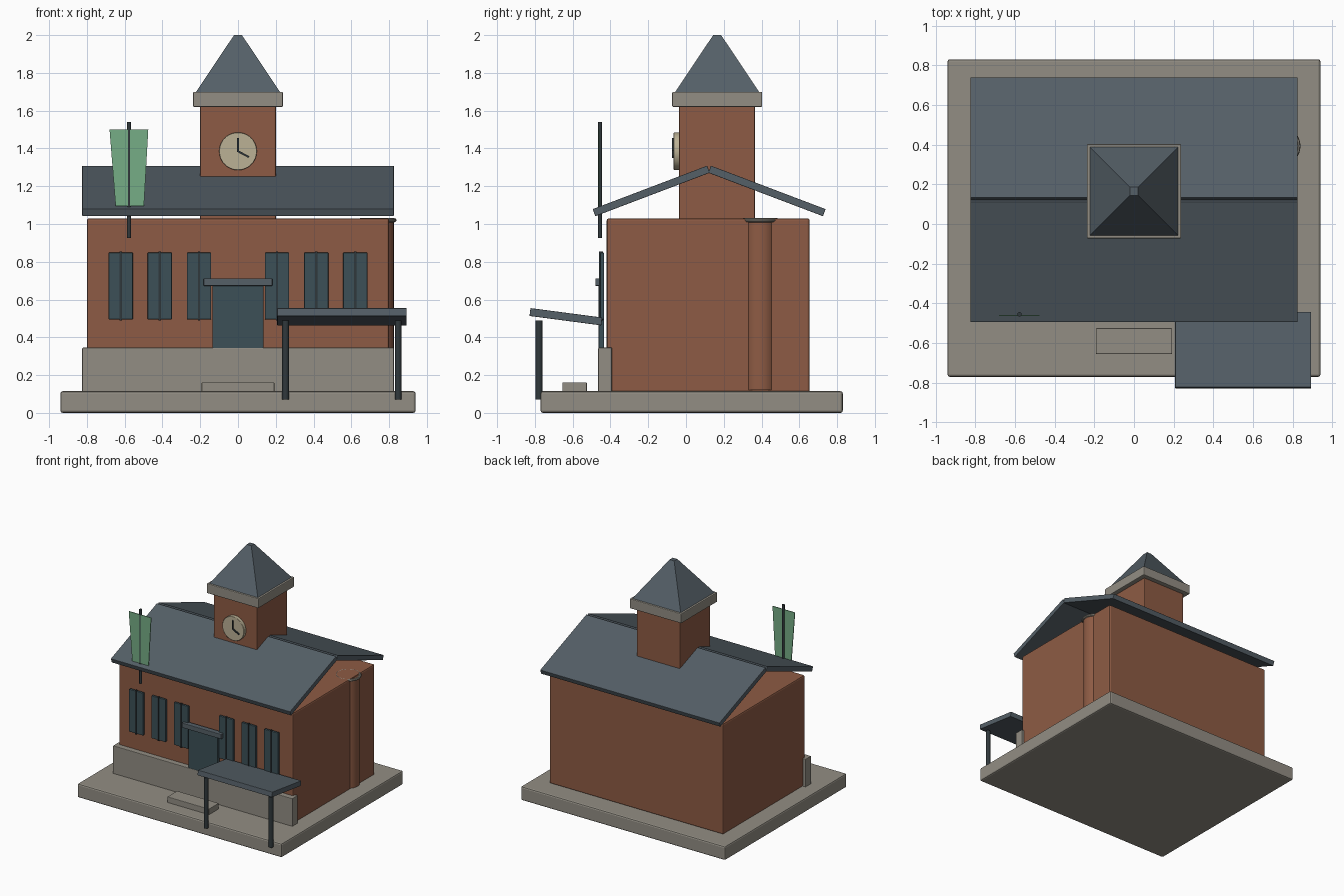
import bpy, bmesh, math
from mathutils import Matrix

if "Cube" in bpy.data.objects:
    bpy.data.objects.remove(bpy.data.objects["Cube"])


def material(name, rgb):
    m = bpy.data.materials.new(name)
    m.diffuse_color = (*rgb, 1)
    m.use_nodes = True
    m.node_tree.nodes["Principled BSDF"].inputs["Base Color"].default_value = m.diffuse_color
    return m


BRICK = material("brick", (0.27, 0.105, 0.058))
STONE = material("stone", (0.29, 0.27, 0.23))
SLATE = material("slate", (0.09, 0.115, 0.135))
GLASS = material("dark_teal", (0.045, 0.08, 0.095))
IRON = material("iron", (0.03, 0.04, 0.045))
CREAM = material("clock_cream", (0.50, 0.44, 0.30))
GREEN = material("green_cloth", (0.18, 0.42, 0.24))


def finish(name, bm, mat, bevel=0, smooth=False):
    me = bpy.data.meshes.new(name)
    bmesh.ops.recalc_face_normals(bm, faces=bm.faces)
    bm.to_mesh(me)
    bm.free()
    ob = bpy.data.objects.new(name, me)
    bpy.context.collection.objects.link(ob)
    me.materials.append(mat)
    if bevel:
        b = ob.modifiers.new("bevel", 'BEVEL')
        b.width, b.segments = bevel, 2
    if smooth:
        bpy.ops.object.select_all(action='DESELECT')
        ob.select_set(True)
        bpy.context.view_layer.objects.active = ob
        bpy.ops.object.shade_smooth_by_angle(angle=math.radians(35))
    return ob


def box(name, x, y, z, mat, bevel=0.004):
    """Box given as (min, max) ranges."""
    bm = bmesh.new()
    size = [b - a for a, b in (x, y, z)]
    mid = [(a + b) / 2 for a, b in (x, y, z)]
    bmesh.ops.create_cube(bm, size=1, matrix=Matrix.Translation(mid) @ Matrix.Diagonal((*size, 1)))
    return finish(name, bm, mat, bevel)


def slab(name, x, start, end, thick, mat):
    """Tilted slab whose centre line runs between two (y, z) points."""
    ob = box(name, (x[0], x[1]), (-math.dist(start, end) / 2, math.dist(start, end) / 2),
             (-thick / 2, thick / 2), mat, 0.003)
    ob.location = (0, (start[0] + end[0]) / 2, (start[1] + end[1]) / 2)
    ob.rotation_euler.x = math.atan2(end[1] - start[1], end[0] - start[0])
    return ob


def cylinder(name, centre, r, depth, mat, segs=32, axis='Z', bevel=0):
    bm = bmesh.new()
    rot = Matrix.Rotation(math.pi / 2, 4, 'X') if axis == 'Y' else Matrix()
    bmesh.ops.create_cone(bm, cap_ends=True, segments=segs, radius1=r, radius2=r,
                          depth=depth, matrix=Matrix.Translation(centre) @ rot)
    return finish(name, bm, mat, bevel, True)


# ground slab, brick hall, stone plinth and doorstep
box("base", (-0.94, 0.94), (-0.77, 0.83), (0, 0.115), STONE, 0.012)
box("hall_walls", (-0.80, 0.80), (-0.42, 0.655), (0.11, 1.03), BRICK, 0.012)
box("front_plinth", (-0.825, 0.825), (-0.465, -0.392), (0.10, 0.345), STONE)
box("doorstep", (-0.192, 0.192), (-0.655, -0.525), (0.10, 0.162), STONE)

# round brick stair column with its ring
cylinder("side_column", (0.738, 0.393, 0.57), 0.087, 0.90, BRICK)
bpy.ops.mesh.primitive_torus_add(location=(0.738, 0.393, 1.02), major_radius=0.09,
                                 minor_radius=0.011, major_segments=32, minor_segments=8)
ring = bpy.context.object
ring.name = "column_ring"
ring.data.materials.append(STONE)
bpy.ops.object.shade_smooth_by_angle()

# two roof slabs
slab("roof_front", (-0.825, 0.825), (-0.487, 1.06), (0.119, 1.29), 0.04, SLATE)
slab("roof_back", (-0.825, 0.825), (0.125, 1.29), (0.732, 1.06), 0.04, SLATE)

# tower, cap and spire
box("tower", (-0.20, 0.20), (-0.037, 0.365), (1.02, 1.63), BRICK, 0.006)
box("tower_cap", (-0.238, 0.238), (-0.073, 0.403), (1.62, 1.70), STONE, 0.006)
bm = bmesh.new()
place = Matrix.Translation((0, 0.165, 1.85)) @ Matrix.Rotation(math.pi / 4, 4, 'Z')
bmesh.ops.create_cone(bm, cap_ends=True, segments=4, radius1=0.222 * math.sqrt(2),
                      radius2=0.021 * math.sqrt(2), depth=0.30, matrix=place)
finish("spire", bm, SLATE)

# clock
cylinder("clock_face", (0, -0.048, 1.385), 0.10, 0.034, CREAM, 32, 'Y', 0.003)
box("minute_hand", (-0.005, 0.005), (-0.074, -0.06), (1.38, 1.455), IRON, 0)
hand = box("hour_hand", (0, 0.065), (-0.007, 0.007), (-0.005, 0.005), IRON, 0)
hand.location = (0, -0.067, 1.385)
hand.rotation_euler.y = math.radians(28)

# six windows with mullions
for side in (-1, 1):
    for i, cx in enumerate((0.207, 0.414, 0.621)):
        x = side * cx
        tag = f"{'left' if side < 0 else 'right'}_{i + 1}"
        box("window_" + tag, (x - 0.064, x + 0.064), (-0.454, -0.434), (0.495, 0.848), GLASS, 0.003)
        box("mullion_" + tag, (x - 0.006, x + 0.006), (-0.46, -0.44), (0.49, 0.855), IRON, 0.001)

# door and lintel
box("door", (-0.135, 0.135), (-0.462, -0.434), (0.12, 0.68), GLASS)
box("door_lintel", (-0.182, 0.182), (-0.48, -0.435), (0.672, 0.712), SLATE)

# porch canopy on two posts
slab("porch_canopy", (0.207, 0.893), (-0.826, 0.534), (-0.446, 0.484), 0.042, SLATE)
for tag, x in (("left", 0.252), ("right", 0.848)):
    cylinder("porch_post_" + tag, (x, -0.778, 0.28), 0.018, 0.42, IRON, 12)

# banner on a pole
cylinder("banner_pole", (-0.577, -0.455, 1.233), 0.011, 0.616, IRON, 12)
bm = bmesh.new()
pts = [(-0.68, 1.50), (-0.475, 1.50), (-0.498, 1.095), (-0.648, 1.095)]
face = bm.faces.new([bm.verts.new((x, -0.464, z)) for x, z in pts])
out = bmesh.ops.extrude_face_region(bm, geom=[face])
bmesh.ops.translate(bm, vec=(0, 0.006, 0), verts=[v for v in out["geom"] if isinstance(v, bmesh.types.BMVert)])
finish("banner", bm, GREEN)
